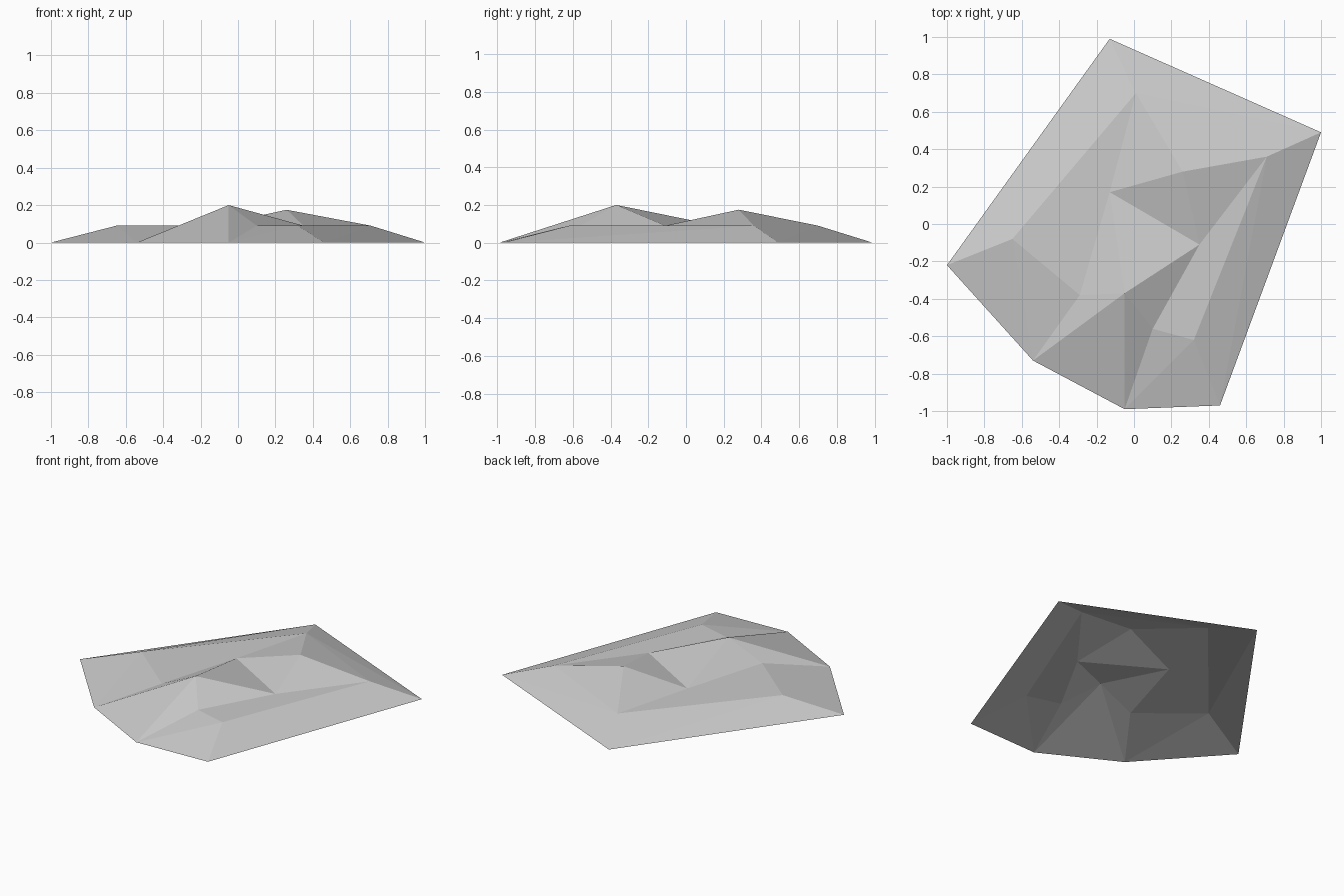
import bpy
import bmesh

cube = bpy.data.objects.get("Cube")
if cube:
    bpy.data.objects.remove(cube, do_unlink=True)


def make_material(name, color):
    mat = bpy.data.materials.new(name)
    mat.use_nodes = True
    mat.diffuse_color = color
    mat.node_tree.nodes["Principled BSDF"].inputs["Base Color"].default_value = color
    return mat


stone = make_material("stone grey", (0.6, 0.6, 0.6, 1))

# Ground outline, the level shelf above it, and the two summits
SHELF = 0.09
rim = {
    "back": (-0.13, 0.99), "east": (1.0, 0.49), "south_east": (0.46, -0.97),
    "south": (-0.05, -0.99), "south_west": (-0.54, -0.73), "west": (-1.0, -0.22),
}
shelf = {
    "back_ledge": (0.01, 0.70), "east_ledge": (0.71, 0.36), "saddle": (-0.13, 0.17),
    "hollow": (0.35, -0.11), "notch": (0.10, -0.56), "south_ledge": (0.32, -0.62),
    "mid_ledge": (-0.29, -0.38), "west_ledge": (-0.65, -0.08),
}
summits = {"high_peak": (-0.05, -0.37, 0.20), "low_peak": (0.26, 0.28, 0.175)}

points = {name: (*p, 0.0) for name, p in rim.items()}
points.update({name: (*p, SHELF) for name, p in shelf.items()})
points.update(summits)

# Facets, wound counter-clockwise from above
facets = [
    # outer slopes
    "back west west_ledge", "back west_ledge back_ledge",
    "back back_ledge east", "back_ledge east_ledge east",
    "east east_ledge south_east", "east_ledge south_ledge south_east",
    "south_east south_ledge south", "south_ledge notch south",
    "south_west west_ledge west", "south_west mid_ledge west_ledge",
    # level shelf
    "west_ledge mid_ledge saddle", "west_ledge saddle back_ledge",
    "hollow notch south_ledge", "hollow south_ledge east_ledge",
    # low peak
    "back_ledge saddle low_peak", "back_ledge low_peak east_ledge",
    "saddle hollow low_peak", "low_peak hollow east_ledge",
    # high peak
    "saddle mid_ledge high_peak", "saddle high_peak hollow",
    "high_peak notch hollow", "high_peak south notch",
    "south_west south high_peak", "south_west high_peak mid_ledge",
]

bm = bmesh.new()
verts = {name: bm.verts.new(co) for name, co in points.items()}
for facet in facets:
    face = bm.faces.new([verts[name] for name in facet.split()])
    face.normal_update()
    if face.normal.z < 0:
        face.normal_flip()

mesh = bpy.data.meshes.new("rocky_mound")
bm.to_mesh(mesh)
bm.free()
mesh.materials.append(stone)
mound = bpy.data.objects.new("rocky_mound", mesh)
bpy.context.collection.objects.link(mound)
